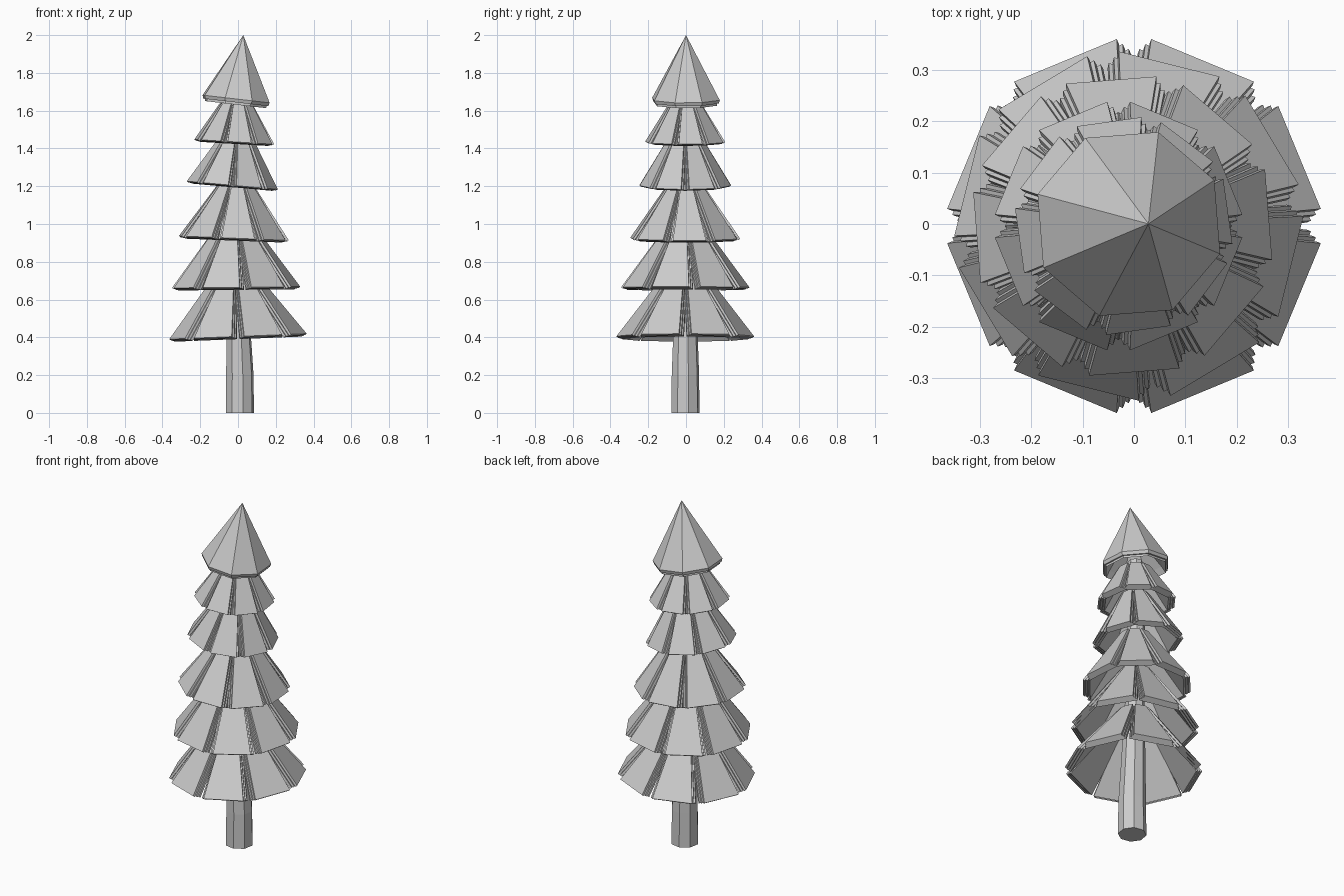
import bpy, bmesh
from math import sin, cos, radians
from mathutils import Matrix, Vector

cube = bpy.data.objects.get("Cube")
if cube:
    bpy.data.objects.remove(cube, do_unlink=True)

grey = bpy.data.materials.new("plain_grey")
grey.use_nodes = True
colour = (0.6, 0.6, 0.6, 1)
grey.diffuse_color = colour
grey.node_tree.nodes["Principled BSDF"].inputs["Base Color"].default_value = colour


def finish(name, bm):
    bmesh.ops.recalc_face_normals(bm, faces=bm.faces)
    mesh = bpy.data.meshes.new(name)
    bm.to_mesh(mesh)
    bm.free()
    mesh.materials.append(grey)
    obj = bpy.data.objects.new(name, mesh)
    bpy.context.collection.objects.link(obj)
    return obj


def loft(bm, rings):
    """Skin a stack of equal vertex rings and close both ends."""
    loops = [[bm.verts.new(p) for p in ring] for ring in rings]
    n = len(loops[0])
    for a, b in zip(loops, loops[1:]):
        for i in range(n):
            j = (i + 1) % n
            bm.faces.new((a[i], a[j], b[j], b[i]))
    bm.faces.new(loops[0])
    bm.faces.new(loops[-1])


def octagon(cx, cy, z, r, turn):
    angles = [radians(turn + 45 * i) for i in range(8)]
    return [Vector((cx + r * cos(a), cy + r * sin(a), z)) for a in angles]


def lean(cx, cy, z, slope):
    """Place at a centre, rising by slope towards +x."""
    return (Matrix.Translation((cx, cy, z))
            @ Matrix.Rotation(-slope, 4, 'Y'))


def bough(bm, angle, r_low, r_top, height, place):
    """One tapering board: a top plate over two wider, shorter plates."""
    down = Vector((r_low - r_top, 0, -height)).normalized()
    normal = Vector((-down.z, 0, down.x))
    spin = place @ Matrix.Rotation(radians(angle), 4, 'Z')
    for layer in range(3):
        drop = -0.013 * layer * normal
        low = Vector((r_low, 0, 0)) + drop - 0.005 * layer * down
        top = Vector((r_top, 0, height)) + drop
        extra = 0.007 * layer
        w_low, w_top = r_low * 0.31 + extra, r_top * 0.33 + extra * 0.6
        outline = [low + Vector((0, -w_low, 0)), low + Vector((0, w_low, 0)),
                   top + Vector((0, w_top, 0)), top + Vector((0, -w_top, 0))]
        loft(bm, [[spin @ p for p in outline],
                  [spin @ (p - 0.012 * normal) for p in outline]])


# Trunk, running up through the boughs
bm = bmesh.new()
trunk = [(0.01, 0.0, 0.076), (0.01, 0.2, 0.074), (0.003, 0.42, 0.066),
         (-0.01, 0.9, 0.05), (-0.02, 1.4, 0.045), (-0.012, 1.68, 0.04)]
loft(bm, [octagon(x, -0.003, z, r, 12) for x, z, r in trunk])
finish("trunk", bm)

# Bough tiers: centre x, low edge z, low radius, top radius, height, turn, slope
tiers = [(0.0, 0.405, 0.349, 0.09, 0.35, 22.5, 0.04),
         (-0.01, 0.665, 0.325, 0.085, 0.34, 31, 0.01),
         (-0.022, 0.925, 0.285, 0.075, 0.31, 4.5, -0.04),
         (-0.03, 1.205, 0.232, 0.075, 0.27, 22.5, -0.09),
         (-0.02, 1.435, 0.205, 0.085, 0.2, 8, -0.06)]
for number, (cx, z, r_low, r_top, height, turn, slope) in enumerate(tiers, 1):
    bm = bmesh.new()
    place = lean(cx, -0.004, z, slope)
    for i in range(8):
        bough(bm, turn + 45 * i, r_low, r_top, height, place)
    finish(f"bough_tier_{number}", bm)

# Pointed cap with a stepped, hollow underside
bm = bmesh.new()
place = lean(-0.01, 0.0, 1.662, -0.115)
profile = [(0.001, 0.2), (0.15, 0.005), (0.172, -0.03), (0.172, -0.018),
           (0.182, -0.018), (0.188, 0.0), (0.001, 0.34)]
rings = [[place @ p for p in octagon(0, 0, z, r, 27)] for r, z in profile]
loft(bm, rings)
bmesh.ops.remove_doubles(bm, verts=bm.verts, dist=0.003)
finish("cap", bm)
